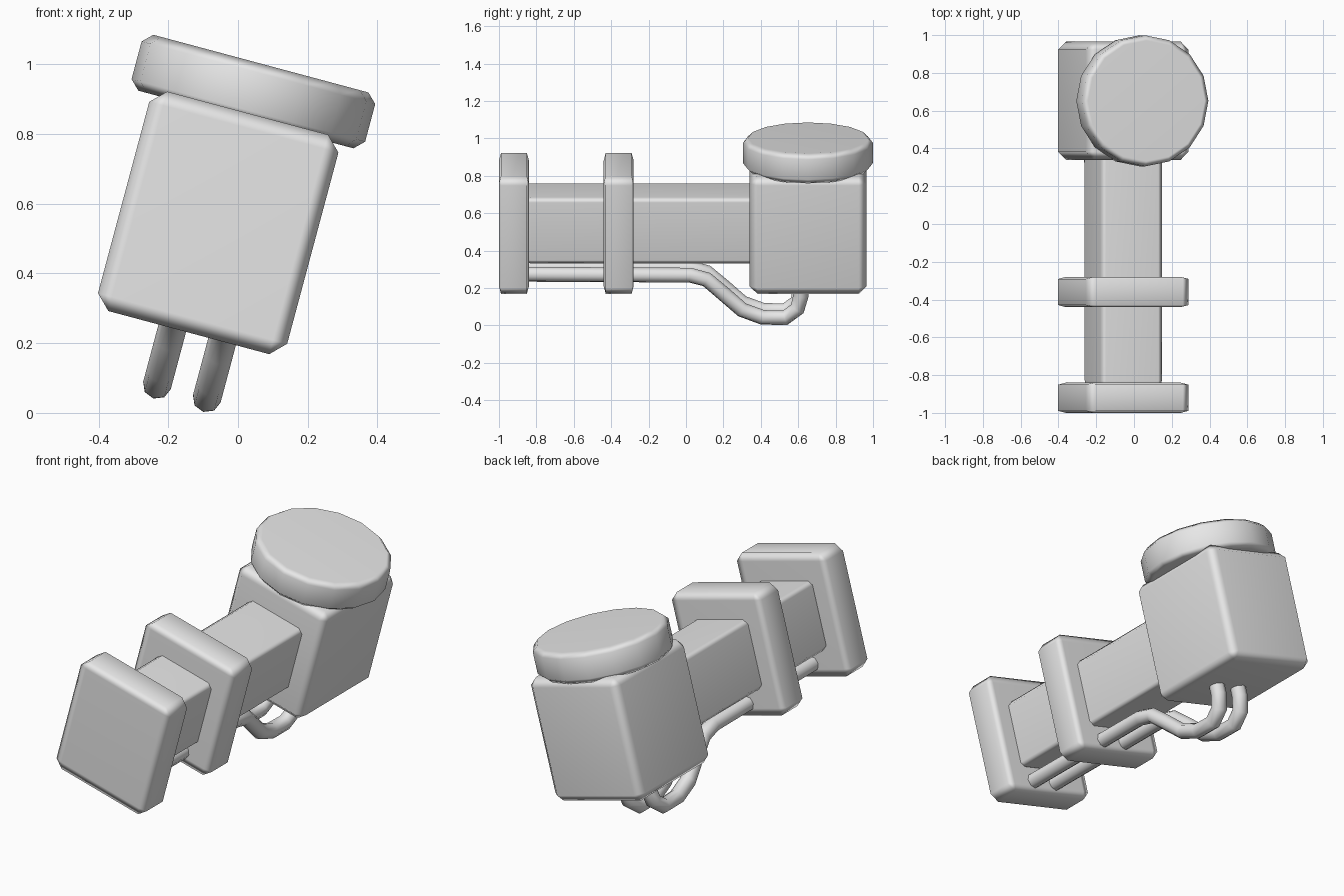
import bpy
import bmesh
import math
from mathutils import Matrix, Vector

cube = bpy.data.objects.get("Cube")
if cube:
    bpy.data.objects.remove(cube, do_unlink=True)

# The whole assembly leans sideways about the y axis
LEAN = Matrix.Rotation(math.radians(15), 4, 'Y')
CENTRE_X, CENTRE_Z = -0.196, 0.512
BLOCK = Vector((0.562, 0.625, 0.652))
BLOCK_Y = 0.652

grey = bpy.data.materials.new("plain grey")
grey.use_nodes = True
grey.diffuse_color = (0.8, 0.8, 0.8, 1)
grey.node_tree.nodes["Principled BSDF"].inputs["Base Color"].default_value = (0.8, 0.8, 0.8, 1)


def finish(name, bm, location):
    """Turn a bmesh into a softly shaded, leaning object."""
    bmesh.ops.recalc_face_normals(bm, faces=bm.faces)
    for face in bm.faces:
        face.smooth = True
    mesh = bpy.data.meshes.new(name)
    bm.to_mesh(mesh)
    bm.free()
    mesh.materials.append(grey)
    obj = bpy.data.objects.new(name, mesh)
    bpy.context.collection.objects.link(obj)
    obj.matrix_world = LEAN @ Matrix.Translation(location)
    # Keeps the large faces flat while the chamfers blend
    obj.modifiers.new("soft_edges", 'WEIGHTED_NORMAL')
    return obj


def chamfered_block(name, y_min, y_max, width=1.0, height=1.0):
    """The standard chamfered block, stretched to a y range."""
    bm = bmesh.new()
    bmesh.ops.create_cube(bm, size=1)
    bmesh.ops.scale(bm, vec=BLOCK, verts=bm.verts)
    bmesh.ops.bevel(bm, geom=bm.edges[:], offset=0.042, segments=1,
                    profile=0.5, affect='EDGES')
    bmesh.ops.scale(bm, vec=(width, (y_max - y_min) / BLOCK.y, height), verts=bm.verts)
    return finish(name, bm, (CENTRE_X, (y_min + y_max) / 2, CENTRE_Z))


# Rear housing, front and middle flanges, and the beam through them
chamfered_block("rear_housing", 0.34, 0.965)
chamfered_block("front_flange", -1.0, -0.84)
chamfered_block("middle_flange", -0.44, -0.28)
chamfered_block("beam", -0.92, 0.44, width=0.6, height=0.563)

# Round lid on the housing
bm = bmesh.new()
bmesh.ops.create_cone(bm, cap_ends=True, segments=16, radius1=0.347,
                      radius2=0.347, depth=0.166)
rims = [e for e in bm.edges if abs(e.verts[0].co.z - e.verts[1].co.z) < 0.01]
bmesh.ops.bevel(bm, geom=rims, offset=0.027, segments=1, profile=0.5, affect='EDGES')
finish("round_lid", bm, (CENTRE_X, BLOCK_Y, 0.902))

# Twin pipes: straight under the beam, then dipping and rising into the housing
PIPE_PATH = [(-0.9, 0.257), (0.02, 0.252), (0.11, 0.228), (0.2, 0.15),
             (0.3, 0.06), (0.41, 0.018), (0.53, 0.016), (0.595, 0.065),
             (0.615, 0.14), (0.615, 0.24)]


def pipe(name, x):
    curve = bpy.data.curves.new(name, 'CURVE')
    curve.dimensions = '3D'
    curve.bevel_depth = 0.041
    curve.bevel_resolution = 2
    curve.use_fill_caps = True
    spline = curve.splines.new('POLY')
    spline.points.add(len(PIPE_PATH) - 1)
    for point, (y, z) in zip(spline.points, PIPE_PATH):
        point.co = (x, y, z, 1)
    spline.use_smooth = True
    curve.materials.append(grey)
    obj = bpy.data.objects.new(name, curve)
    bpy.context.collection.objects.link(obj)
    obj.matrix_world = LEAN
    bpy.ops.object.select_all(action='DESELECT')
    obj.select_set(True)
    bpy.context.view_layer.objects.active = obj
    bpy.ops.object.convert(target='MESH')


pipe("right_pipe", -0.245)
pipe("left_pipe", -0.097)
